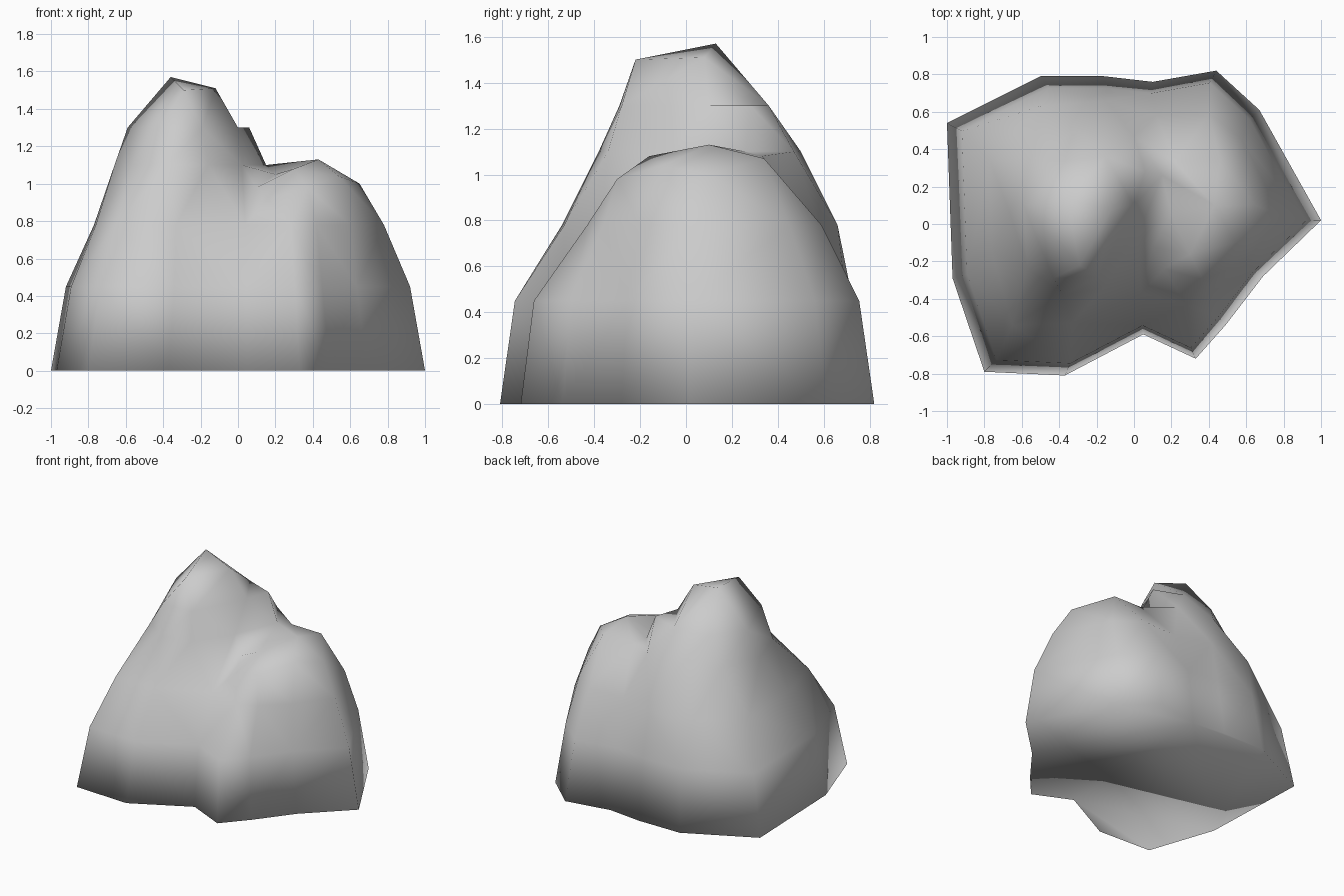
import bpy, bmesh
from mathutils import Vector
from mathutils.geometry import delaunay_2d_cdt

if "Cube" in bpy.data.objects:
    bpy.data.objects.remove(bpy.data.objects["Cube"])

# footprint and shoulder contours of the rock
foot = [(-1, .54), (-.97, -.29), (-.8, -.79), (-.37, -.81), (.05, -.59), (.33, -.72), (.49, -.54),
        (.69, -.28), (1, .02), (.67, .61), (.44, .82), (.1, .76), (-.16, .79), (-.5, .79)]
shoulder = [(-.77, .34), (-.76, -.15), (-.65, -.54), (-.33, -.53), (.04, -.37), (.28, -.43), (.42, -.36),
            (.6, -.2), (.78, .05), (.58, .45), (.4, .59), (.12, .58), (-.15, .66), (-.5, .63)]
# tall peak contours
flank = [(-.66, .05), (-.57, -.23), (-.38, -.38), (-.16, -.34), (.02, -.06), (.15, .26),
         (-.0, .47), (-.3, .5), (-.55, .36)]
upper = [(-.59, .1), (-.43, -.29), (-.19, -.28), (.0, .1), (.06, .28), (-.15, .36), (-.42, .33)]
crown = [(-.36, .13, 1.57), (-.12, .08, 1.51), (-.29, -.22, 1.5)]
# low peak and the valley between
knoll = [(.43, .1, 1.13), (.3, -.16, 1.08), (.37, -.3, .98), (.54, -.1, 1.04), (.65, .1, 1.0),
         (.46, .34, 1.07), (.22, .33, 1.08), (.2, .05, 1.05), (.1, -.12, .98), (.16, -.24, .92)]

loops = [[(x, y, 0) for x, y in foot],
         [(x * .92, y * .92, .45) for x, y in foot],
         [(x, y, .78) for x, y in shoulder],
         [(x, y, 1.1) for x, y in flank],
         [(x, y, 1.3) for x, y in upper], crown]
pts, edges = [], []
for loop in loops:
    n, s = len(loop), len(pts)
    pts += loop
    edges += [(s + i, s + (i + 1) % n) for i in range(n)]
pts += knoll

# drape a triangulated skin over the contours
flat, _, faces, orig, _, _ = delaunay_2d_cdt([Vector(p[:2]) for p in pts], edges, [], 1, 1e-5)
bm = bmesh.new()
for co, src in zip(flat, orig):
    z = pts[src[0]][2] if src else .9
    bm.verts.new((co.x, co.y, z))
bm.verts.ensure_lookup_table()
for f in faces:
    bm.faces.new([bm.verts[i] for i in f])
# flat underside, everything smooth shaded
rim = [e for e in bm.edges if e.is_boundary]
bmesh.ops.contextual_create(bm, geom=rim)
bmesh.ops.recalc_face_normals(bm, faces=bm.faces)
for f in bm.faces:
    f.smooth = True
mesh = bpy.data.meshes.new("rock")
bm.to_mesh(mesh)
bm.free()
rock = bpy.data.objects.new("rock", mesh)
bpy.context.collection.objects.link(rock)

# dull grey stone
stone = bpy.data.materials.new("stone")
stone.diffuse_color = (.53, .53, .53, 1)
stone.use_nodes = True
stone.node_tree.nodes["Principled BSDF"].inputs["Base Color"].default_value = stone.diffuse_color
mesh.materials.append(stone)
